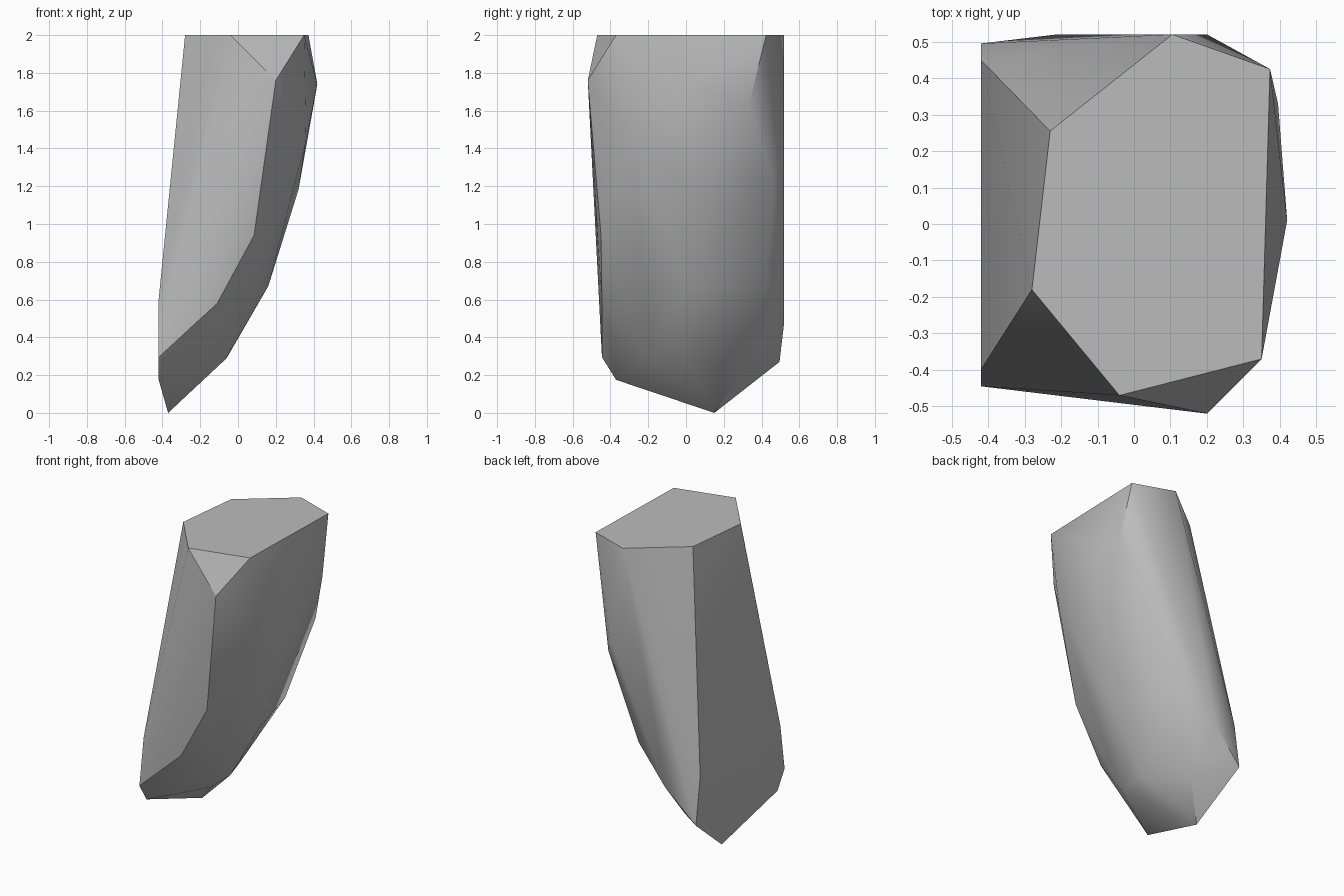
import bpy
import bmesh
import math

# Remove the default cube
default_cube = bpy.data.objects.get("Cube")
if default_cube:
    bpy.data.objects.remove(default_cube, do_unlink=True)


def make_material(name, level):
    """One flat grey material."""
    material = bpy.data.materials.new(name)
    material.use_nodes = True
    colour = (level, level, level, 1)
    material.diffuse_color = colour
    shader = material.node_tree.nodes["Principled BSDF"]
    shader.inputs["Base Color"].default_value = colour
    shader.inputs["Roughness"].default_value = 0.8
    return material


def hull_object(name, corners, material, sharp_angle):
    """Wrap a tight convex skin around the corner points."""
    bm = bmesh.new()
    for corner in corners:
        bm.verts.new(corner)
    bmesh.ops.convex_hull(bm, input=bm.verts[:])
    loose = [v for v in bm.verts if not v.link_faces]
    bmesh.ops.delete(bm, geom=loose, context="VERTS")
    # Merge triangles lying in one plane
    bmesh.ops.dissolve_limit(bm, angle_limit=math.radians(0.5),
                             verts=bm.verts[:], edges=bm.edges[:])
    bmesh.ops.recalc_face_normals(bm, faces=bm.faces[:])
    mesh = bpy.data.meshes.new(name)
    bm.to_mesh(mesh)
    bm.free()
    mesh.materials.append(material)
    obj = bpy.data.objects.new(name, mesh)
    bpy.context.collection.objects.link(obj)
    bpy.ops.object.select_all(action="DESELECT")
    obj.select_set(True)
    bpy.context.view_layer.objects.active = obj
    bpy.ops.object.shade_smooth_by_angle(angle=math.radians(sharp_angle))
    return obj


# Level top: a six-sided outline
top_outline = [(-.23, .255), (.105, .52), (.373, .425),
               (.35, -.37), (-.04, -.47), (-.28, -.18)]
top_corners = [(x, y, 2) for x, y in top_outline]

# Flat upright side: outline in y and z
flat_side = [(.45, .58), (.495, .27), (-.37, .175), (-.445, .295), (-.4, .6)]
side_corners = [(-.42, y, z) for y, z in flat_side]

# Curved ridge along the front
front_ridge = [(.2, -.52, 1.76), (.085, -.45, .94), (-.11, -.445, .58)]

# Ridge along the back
back_ridge = [(.2, .52, 1.37), (.25, .465, 1.25),
              (.05, .43, .68), (-.21, .52, .48)]

# Rounded outer belly, from the shoulder down
belly = [(.42, .01, 1.74), (.395, .33, 1.62), (.36, -.28, 1.44),
         (.32, .08, 1.18), (.16, 0, .67), (-.06, 0, .29),
         (-.065, -.2, .285), (-.2, .3, .22)]

# Pointed foot
foot = [(-.37, .15, 0)]

stone = make_material("stone grey", 0.5)
hull_object("rock_shard",
            top_corners + side_corners + front_ridge + back_ridge + belly + foot,
            stone, 30)
